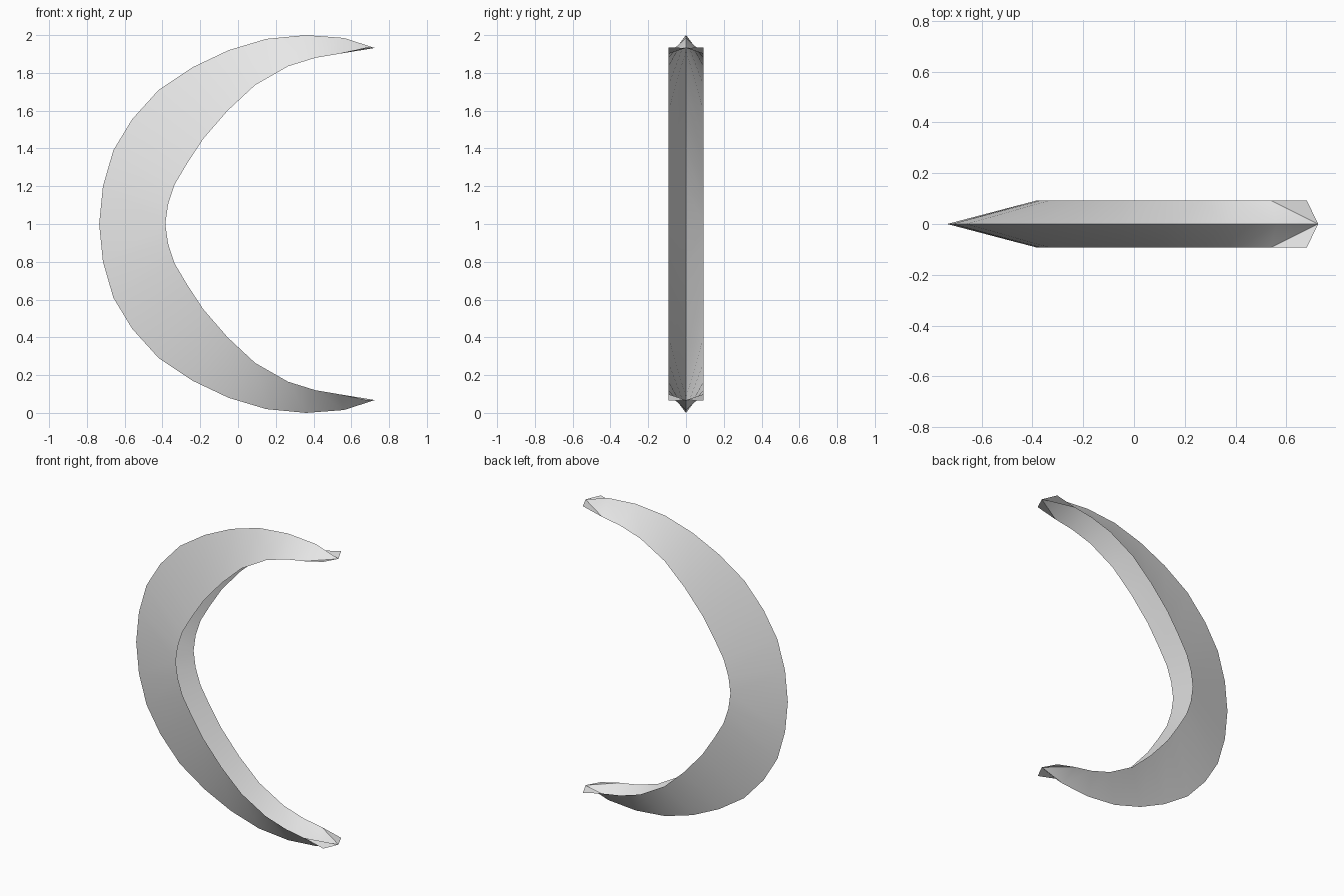
import bpy, bmesh
from math import radians

cube = bpy.data.objects.get("Cube")
if cube:
    bpy.data.objects.remove(cube, do_unlink=True)

HALF_WIDTH = 0.092

# Upper half of each rim as (x, height above the middle), middle to tip
outer = [(-.735, 0), (-.715, .2), (-.66, .39), (-.56, .555), (-.42, .71), (-.24, .83),
         (-.05, .92), (.15, .98), (.36, 1), (.56, .985), (.725, .932)]
inner = [(-.385, 0), (-.37, .105), (-.335, .21), (-.27, .32), (-.185, .45), (-.055, .6),
         (.09, .735), (.265, .835), (.41, .88), (.54, .902), (.68, .935)]


def full_rim(half):
    """Mirror a half rim downwards, giving bottom tip to top tip."""
    return [(x, -z) for x, z in reversed(half[1:])] + half


def add_rim(bm, half, y):
    return [bm.verts.new((x, y, z)) for x, z in full_rim(half)]


# Hollow crescent: two sheets meet at the sharp outer rim, open on the inner side
bm = bmesh.new()
edge = add_rim(bm, outer, 0)
middle = len(outer) - 1
for side in (-1, 1):
    rim = add_rim(bm, inner, side * HALF_WIDTH)
    for i in range(len(edge) - 1):
        a, b, c, d = edge[i], rim[i], rim[i + 1], edge[i + 1]
        # Diagonals run from the inner rim towards the nearer tip
        tris = [(a, b, d), (b, c, d)] if i >= middle else [(a, b, c), (a, c, d)]
        for tri in tris:
            bm.faces.new(tri if side < 0 else tri[::-1])

mesh = bpy.data.meshes.new("crescent_blade")
bm.to_mesh(mesh)
bm.free()

# Plain grey
grey = bpy.data.materials.new("light_grey")
grey.use_nodes = True
colour = (0.8, 0.8, 0.8, 1)
grey.diffuse_color = colour
grey.node_tree.nodes["Principled BSDF"].inputs["Base Color"].default_value = colour
mesh.materials.append(grey)

blade = bpy.data.objects.new("crescent_blade", mesh)
blade.location.z = 1
bpy.context.collection.objects.link(blade)

# Smooth sheets with a crisp outer rim
for other in bpy.context.selected_objects:
    other.select_set(False)
blade.select_set(True)
bpy.context.view_layer.objects.active = blade
bpy.ops.object.shade_smooth_by_angle(angle=radians(40))
